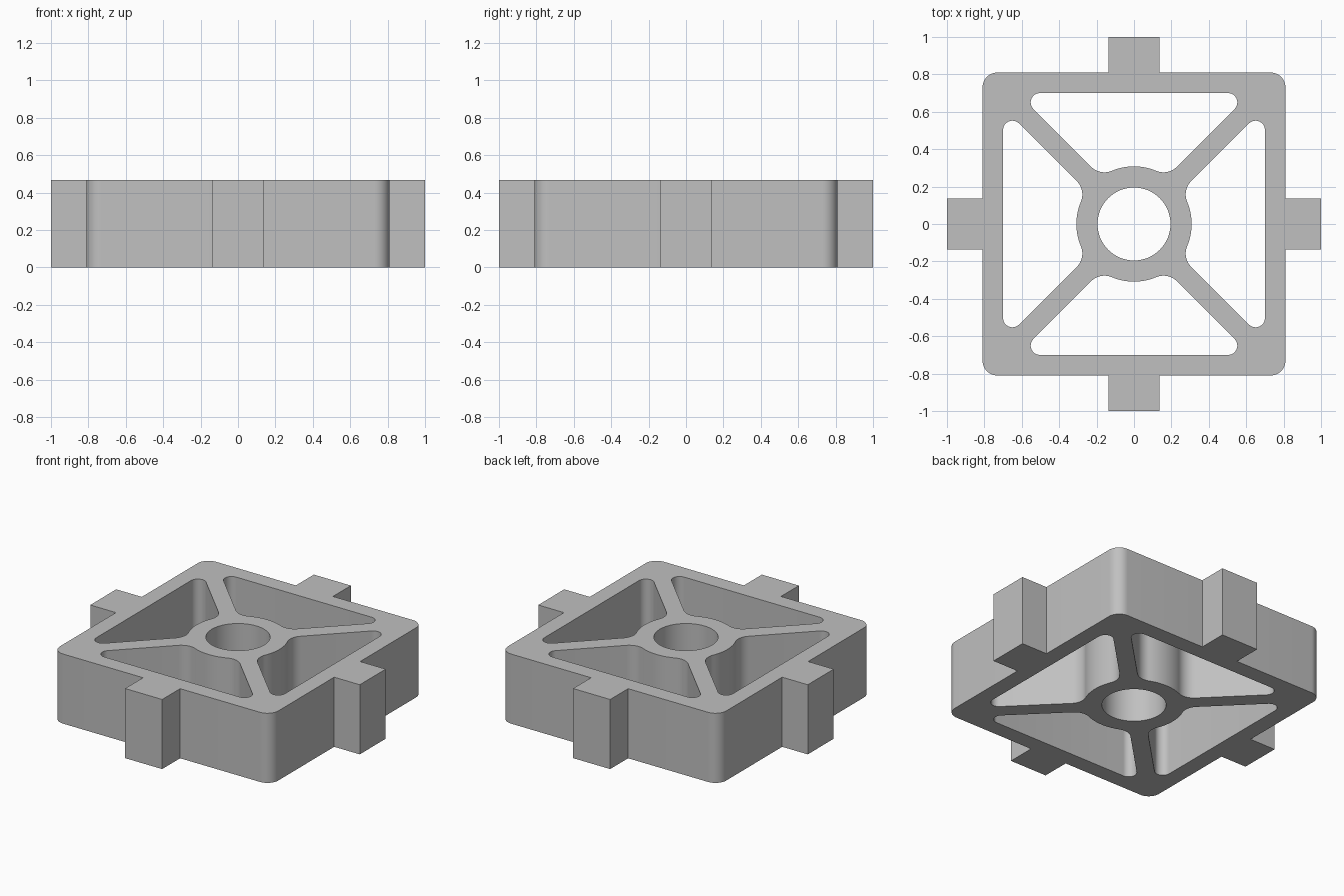
import bpy, bmesh
from math import sqrt, pi, sin, cos, atan2, radians
from mathutils import Vector, Matrix

cube = bpy.data.objects.get("Cube")
if cube:
    bpy.data.objects.remove(cube)

HEIGHT = 0.467
FRAME, CORNER = 0.81, 0.08        # half width of the frame, corner radius
TAB = 0.1375                      # half width of the side tabs
INNER, TIP = 0.70, 0.05           # window outer edge, tip fillet radius
SPOKE = 0.077                     # spoke edge offset, measured along y
HUB, BORE, BLEND = 0.308, 0.195, 0.1


def arc(cx, cy, r, start, end, steps):
    return [Vector((cx + r * cos(start + (end - start) * i / steps),
                    cy + r * sin(start + (end - start) * i / steps)))
            for i in range(steps + 1)]


def turned(points, quarter):
    spin = Matrix.Rotation(quarter * pi / 2, 2)
    return [spin @ p for p in points]


# Outer outline: one tab and one rounded corner, repeated four times
side = [Vector(p) for p in ((FRAME, -TAB), (1, -TAB), (1, TAB), (FRAME, TAB))]
side += arc(FRAME - CORNER, FRAME - CORNER, CORNER, 0, pi / 2, 12)
outline = [p for q in range(4) for p in turned(side, q)]

# Window: right half from the outer edge down to the hub, then mirrored
tip_y = INNER - TIP
tip_x = tip_y - SPOKE - sqrt(2) * TIP
half = arc(tip_x, tip_y, TIP, pi / 2, -pi / 4, 16)
# Blend circle touches the spoke edge and the hub
k = SPOKE + sqrt(2) * BLEND
reach = HUB + BLEND
bx = (-k + sqrt(2 * reach ** 2 - k ** 2)) / 2
by = bx + k
hub_angle = atan2(by, bx)
half += arc(bx, by, BLEND, -pi / 4, hub_angle - pi, 14)
half += arc(0, 0, HUB, hub_angle, pi / 2, 12)[1:]
window = half + [Vector((-p.x, p.y)) for p in reversed(half[:-1])]

bore = arc(0, 0, BORE, 0, 2 * pi, 64)[:-1]
loops = [outline, bore] + [turned(window, q) for q in range(4)]

# Filled flat profile with holes, extruded to full height
curve = bpy.data.curves.new("wheel_profile", "CURVE")
curve.dimensions = "2D"
curve.fill_mode = "BOTH"
curve.extrude = HEIGHT / 2
for loop in loops:
    spline = curve.splines.new("POLY")
    spline.points.add(len(loop) - 1)
    for point, p in zip(spline.points, loop):
        point.co = (p.x, p.y, 0, 1)
    spline.use_cyclic_u = True

body = bpy.data.objects.new("spoked_frame", curve)
bpy.context.collection.objects.link(body)
bpy.ops.object.select_all(action="DESELECT")
body.select_set(True)
bpy.context.view_layer.objects.active = body
bpy.ops.object.convert(target="MESH")
body = bpy.context.view_layer.objects.active

# Weld caps to walls and stand the part on the ground
bm = bmesh.new()
bm.from_mesh(body.data)
bmesh.ops.remove_doubles(bm, verts=bm.verts, dist=0.0005)
bmesh.ops.translate(bm, verts=bm.verts, vec=(0, 0, HEIGHT / 2))
bmesh.ops.recalc_face_normals(bm, faces=bm.faces)
bm.to_mesh(body.data)
bm.free()
bpy.ops.object.shade_smooth_by_angle(angle=radians(30))

# Single grey material
grey = bpy.data.materials.new("light_grey")
grey.use_nodes = True
colour = (0.53, 0.53, 0.53, 1)
grey.diffuse_color = colour
grey.node_tree.nodes["Principled BSDF"].inputs["Base Color"].default_value = colour
body.data.materials.clear()
body.data.materials.append(grey)
